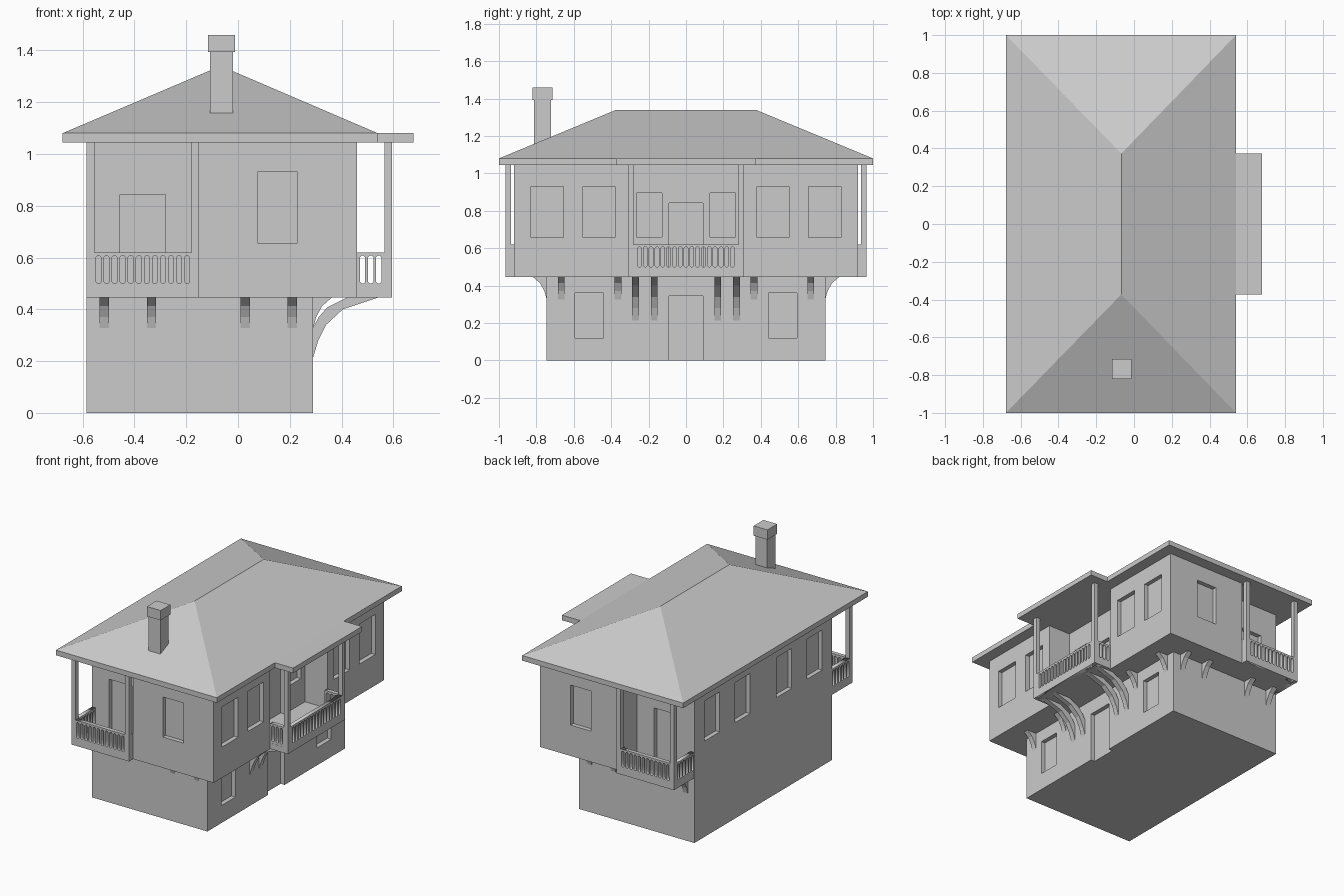
import bpy, bmesh
from math import pi
from mathutils import Matrix, Vector

if "Cube" in bpy.data.objects:
    bpy.data.objects.remove(bpy.data.objects["Cube"])

Z0, Z1, EAVE = 0.445, 1.045, 1.08   # upper floor level, wall top, eave top
COL = bpy.context.scene.collection


def add_object(name, bm):
    bmesh.ops.recalc_face_normals(bm, faces=bm.faces)
    me = bpy.data.meshes.new(name)
    bm.to_mesh(me)
    bm.free()
    ob = bpy.data.objects.new(name, me)
    COL.objects.link(ob)
    return ob


def add_box(bm, lo, hi):
    lo, hi = Vector(lo), Vector(hi)
    m = Matrix.Translation((lo + hi) / 2) @ Matrix.Diagonal((*(hi - lo), 1))
    bmesh.ops.create_cube(bm, size=1, matrix=m)


def boxes(name, *pairs):
    bm = bmesh.new()
    for lo, hi in pairs:
        add_box(bm, lo, hi)
    return add_object(name, bm)


def prism(name, pts, direction):
    bm = bmesh.new()
    f = bm.faces.new([bm.verts.new(p) for p in pts])
    r = bmesh.ops.extrude_face_region(bm, geom=[f])
    bmesh.ops.translate(bm, vec=direction,
                        verts=[v for v in r['geom'] if isinstance(v, bmesh.types.BMVert)])
    # extrusion keeps the source face as the far cap
    return add_object(name, bm)


def cut(ob, openings):
    cutter = boxes(ob.name + "_cutter", *openings)
    cutter.hide_render = True
    mod = ob.modifiers.new("openings", 'BOOLEAN')
    mod.operation, mod.solver, mod.object = 'DIFFERENCE', 'EXACT', cutter
    dg = bpy.context.evaluated_depsgraph_get()
    me = bpy.data.meshes.new_from_object(ob.evaluated_get(dg))
    ob.modifiers.clear()
    ob.data = me
    bpy.data.objects.remove(cutter)


D = 0.03   # reveal depth of windows and doors


def on_x(x, y0, y1, z0, z1):
    return (x - D, y0, z0), (x + D, y1, z1)


def on_y(y, x0, x1, z0, z1):
    return (x0, y - D, z0), (x1, y + D, z1)


# Ground floor with street door and two windows
ground = boxes("ground_floor", ((-0.585, -0.745, 0), (0.29, 0.745, Z0)))
cut(ground, [on_x(0.29, -0.09, 0.09, -0.05, 0.345),
             on_x(0.29, -0.594, -0.442, 0.12, 0.36),
             on_x(0.29, 0.442, 0.594, 0.12, 0.36)])

# Upper floor, recessed at the balconies
half = [(-0.585, -0.745), (-0.15, -0.745), (-0.15, -0.92), (0.46, -0.92),
        (0.46, -0.31), (0.29, -0.31)]
outline = half + [(x, -y) for x, y in reversed(half)]
upper = prism("upper_floor", [(x, y, Z0) for x, y in outline], (0, 0, Z1 - Z0))
FLOOR = 0.485
holes = [on_x(0.29, -0.09, 0.09, FLOOR, 0.843)]
for s in (-1, 1):
    for x, c, w, z0, z1 in ((0.46, 0.742, 0.086, 0.656, 0.93),
                            (0.46, 0.465, 0.086, 0.656, 0.93),
                            (0.29, 0.197, 0.068, 0.66, 0.895),
                            (-0.585, 0.555, 0.083, 0.656, 0.93),
                            (-0.585, 0.225, 0.083, 0.656, 0.93)):
        holes.append(on_x(x, s * c - w, s * c + w, z0, z1))
    holes.append(on_y(s * 0.92, 0.075, 0.23, 0.656, 0.93))
    holes.append(on_y(s * 0.745, -0.455, -0.28, FLOOR, 0.843))
cut(upper, holes)


# Balcony parapet panel with rounded slots, from point a to point b
def parapet(name, a, b, slots):
    a, b = Vector((*a, 0)), Vector((*b, 0))
    length = (b - a).length
    cu = bpy.data.curves.new(name, 'CURVE')
    cu.dimensions, cu.fill_mode, cu.extrude = '2D', 'BOTH', 0.014

    def loop(pts):
        sp = cu.splines.new('POLY')
        sp.points.add(len(pts) - 1)
        for p, (u, v) in zip(sp.points, pts):
            p.co = (u, v, 0, 1)
        sp.use_cyclic_u = True

    loop([(0, Z0), (length, Z0), (length, 0.62), (0, 0.62)])
    w, e = 0.0100, 0.006
    for i in range(slots):
        c = length / 2 + (i - (slots - 1) / 2) * 0.0311
        loop([(c - w, 0.5 + e), (c - w + e, 0.5), (c + w - e, 0.5), (c + w, 0.5 + e),
              (c + w, 0.607 - e), (c + w - e, 0.607), (c - w + e, 0.607), (c - w, 0.607 - e)])
    tmp = bpy.data.objects.new(name + "_curve", cu)
    COL.objects.link(tmp)
    dg = bpy.context.evaluated_depsgraph_get()
    me = bpy.data.meshes.new_from_object(tmp.evaluated_get(dg))
    bpy.data.objects.remove(tmp)
    d = b - a
    ang = Vector((1, 0)).angle_signed(Vector((d.x, d.y)))
    me.transform(Matrix.Translation(a) @ Matrix.Rotation(-ang, 4, 'Z') @ Matrix.Rotation(pi / 2, 4, 'X'))
    ob = bpy.data.objects.new(name, me)
    COL.objects.link(ob)


def post(x, y):   # 0.03 square post centred on x, y
    return (x - 0.015, y - 0.015, Z0), (x + 0.015, y + 0.015, Z1)


# Corner balconies at both ends
for s, end in ((-1, "front"), (1, "back")):
    ys = sorted((s * 0.745, s * 0.95))
    boxes(end + "_balcony_floor", ((-0.57, ys[0], Z0), (-0.15, ys[1], FLOOR)))
    boxes(end + "_balcony_posts", post(-0.57, s * 0.95), post(-0.165, s * 0.95))
    ys = sorted((s * 0.92, s * 0.935))
    boxes(end + "_balcony_filler", ((-0.18, ys[0], Z0), (-0.15, ys[1], 0.62)))
    parapet(end + "_balcony_rail", (-0.555, s * 0.95), (-0.18, s * 0.95), 12)
    parapet(end + "_balcony_side_rail", (-0.57, s * 0.745), (-0.57, s * 0.935), 6)
    parapet(("left_" if s < 0 else "right_") + "bay_rail", (0.46, s * 0.295), (0.565, s * 0.295), 3)

# Central balcony
boxes("bay_floor", ((0.29, -0.31, Z0), (0.58, 0.31, FLOOR)))
boxes("bay_posts", post(0.58, -0.295), post(0.58, 0.295))
parapet("bay_front_rail", (0.58, -0.28), (0.58, 0.28), 17)

# Curved brackets: (distance from wall, height) profiles
small = [(0, Z0), (0, 0.327), (0.012, 0.37), (0.035, 0.413), (0.072, Z0)]
large = [(0, 0.33), (0, 0.213), (0.02, 0.28), (0.05, 0.34), (0.115, 0.4), (0.25, Z0),
         (0.13, Z0), (0.055, 0.408), (0.022, 0.37)]
for s, side in ((-1, "a"), (1, "b")):
    for i, (y, prof) in enumerate(((0.27, large), (0.17, large), (0.363, small), (0.667, small))):
        prism(f"side_bracket_{side}{i}", [(0.29 + d, s * y - 0.018, z) for d, z in prof], (0, 0.036, 0))
    for i, x in enumerate((-0.517, -0.334, 0.028, 0.21)):
        prism(f"end_bracket_{side}{i}", [(x - 0.018, s * (0.745 + d), z) for d, z in small], (0.036, 0, 0))

# Roof: eave slab with porch extension, and hip above
eave = [(-0.678, -1), (0.54, -1), (0.54, -0.373), (0.678, -0.373),
        (0.678, 0.373), (0.54, 0.373), (0.54, 1), (-0.678, 1)]
prism("eave_slab", [(x, y, Z1) for x, y in eave], (0, 0, EAVE - Z1))
bm = bmesh.new()
a, b, c, d, r0, r1 = [bm.verts.new(p) for p in (
    (-0.678, -1, EAVE), (0.54, -1, EAVE), (0.54, 1, EAVE), (-0.678, 1, EAVE),
    (-0.067, -0.373, 1.34), (-0.067, 0.373, 1.34))]
for f in ((a, b, r0), (b, c, r1, r0), (c, d, r1), (d, a, r0, r1), (d, c, b, a)):
    bm.faces.new(f)
add_object("hip_roof", bm)

# Chimney shaft and cap
boxes("chimney", ((-0.109, -0.813, 1.1), (-0.019, -0.722, 1.4)))
boxes("chimney_cap", ((-0.116, -0.82, 1.393), (-0.012, -0.715, 1.46)))
